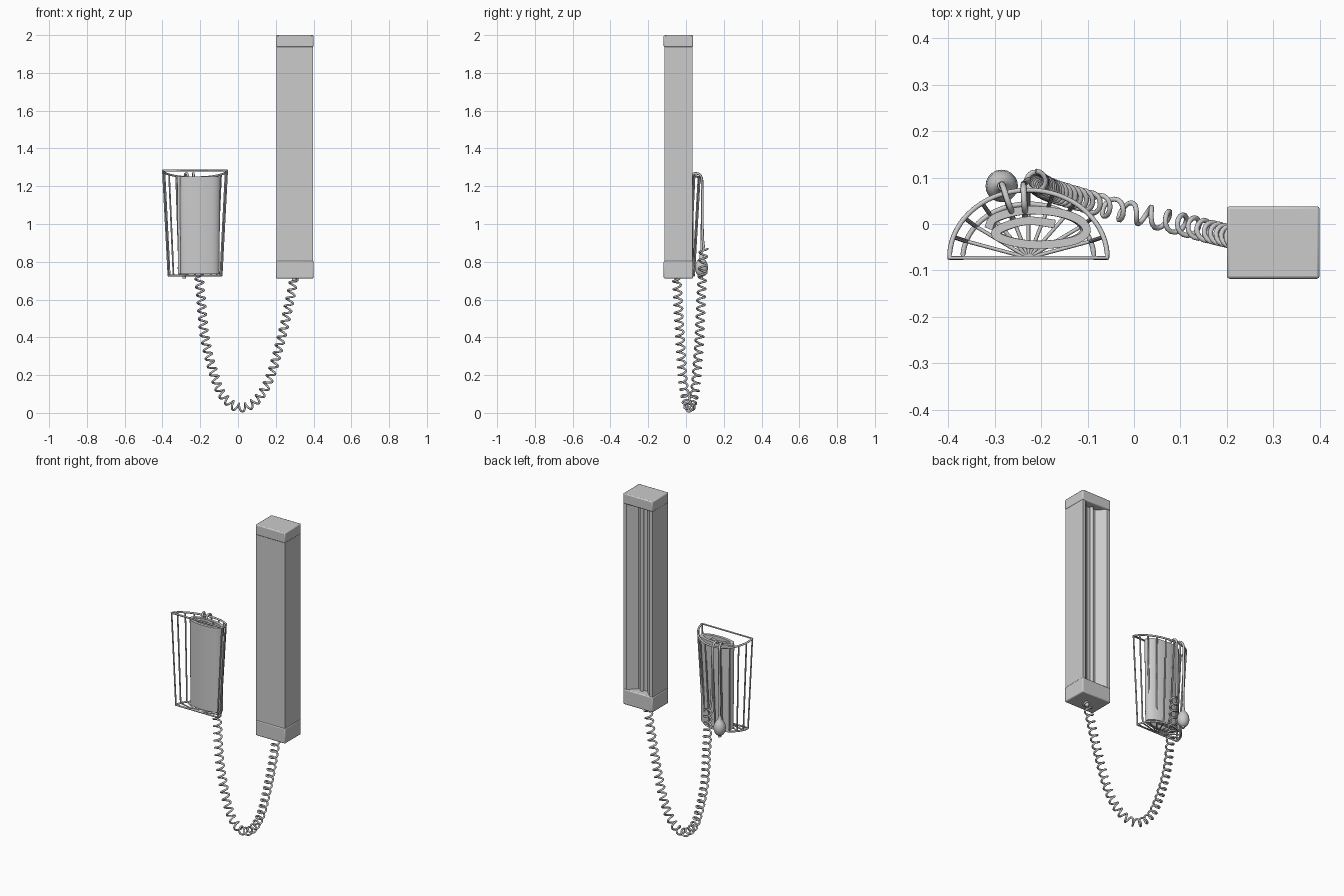
import bpy, bmesh, math
from mathutils import Vector

if "Cube" in bpy.data.objects:
    bpy.data.objects.remove(bpy.data.objects["Cube"])


def finish(name, bm, smooth=True, bevel=0):
    bmesh.ops.recalc_face_normals(bm, faces=bm.faces)
    me = bpy.data.meshes.new(name)
    bm.to_mesh(me)
    bm.free()
    ob = bpy.data.objects.new(name, me)
    bpy.context.collection.objects.link(ob)
    if bevel:
        m = ob.modifiers.new("bevel", 'BEVEL')
        m.width, m.segments = bevel, 2
    if smooth:
        bpy.ops.object.select_all(action='DESELECT')
        ob.select_set(True)
        bpy.context.view_layer.objects.active = ob
        bpy.ops.object.shade_smooth_by_angle(angle=math.radians(40))
    return ob


def prism(name, pts, z0, z1, top_scale=1.0, bevel=0):
    """Extrude an xy outline upward, optionally narrowing about its centre."""
    c = sum((Vector(p) for p in pts), Vector((0, 0))) / len(pts)
    bm = bmesh.new()
    lo = [bm.verts.new((c.x + (x - c.x) * top_scale, y, z0)) for x, y in pts]
    hi = [bm.verts.new((x, y, z1)) for x, y in pts]
    n = len(pts)
    for i in range(n):
        j = (i + 1) % n
        bm.faces.new((lo[i], lo[j], hi[j], hi[i]))
    bm.faces.new(hi)
    bm.faces.new(lo[::-1])
    return finish(name, bm, True, bevel)


def spline(pts, n):
    """Catmull-Rom samples through the points."""
    p = [Vector(q) for q in pts]
    p = [2 * p[0] - p[1]] + p + [2 * p[-1] - p[-2]]
    out = []
    for i in range(1, len(p) - 2):
        a, b, c, d = p[i - 1:i + 3]
        for k in range(n):
            t = k / n
            out.append(0.5 * (2 * b + (c - a) * t + (2 * a - 5 * b + 4 * c - d) * t * t
                              + (3 * b - a - 3 * c + d) * t ** 3))
    return out + [p[-2]]


def wires(name, paths, radius, cyclic=False, sides=2):
    cu = bpy.data.curves.new(name, 'CURVE')
    cu.dimensions = '3D'
    cu.bevel_depth, cu.bevel_resolution, cu.use_fill_caps = radius, sides, True
    for path in paths:
        s = cu.splines.new('POLY')
        s.points.add(len(path) - 1)
        for q, co in zip(s.points, path):
            q.co = (*co, 1)
        s.use_cyclic_u = cyclic
        s.use_smooth = True
    ob = bpy.data.objects.new(name, cu)
    bpy.context.collection.objects.link(ob)
    return ob


# Gauge column: end caps, channelled body, glass tube
cap = [(.2, -.118), (.4, -.118), (.4, .038), (.2, .038)]
prism("column_bottom_cap", cap, .712, .805, bevel=.006)
prism("column_top_cap", cap, 1.937, 2.0, bevel=.006)
body = [(.203, -.115), (.397, -.115), (.397, .034), (.377, .034),
        (.33, -.012), (.27, -.012), (.223, .034), (.203, .034)]
prism("column_body", body, .80, 1.94)
wires("gauge_tube", [[(.3, -.005, .80), (.3, -.005, 1.94)]], .011, sides=3)

# Wire basket: D-shaped rims, uprights and fan-shaped floor
CX, BACK = -.2275, -.073


def rim_point(a, top):
    w, d = (.170, .146) if top else (.141, .116)
    y = BACK + d * math.sin(a)
    z = 1.283 - .036 * math.sin(a) if top else .728
    return Vector((CX + w * math.cos(a), y, z))


for top in (True, False):
    arc = [rim_point(math.pi * i / 40, top) for i in range(41)]
    wires("basket_top_rim" if top else "basket_bottom_rim", [arc], .0055, True)
angles = [math.pi * i / 10 for i in range(11)]
wires("basket_uprights", [[rim_point(a, False), rim_point(a, True)] for a in angles], .0045)
wires("basket_floor", [[(CX, BACK, .728), rim_point(a, False)] for a in angles[1:-1]], .004)

# Rolled cuff
path = spline([(-.17, .0, 0), (-.23, .007, 0), (-.285, -.008, 0), (-.298, -.024, 0),
               (-.26, -.039, 0), (-.20, -.045, 0), (-.13, -.036, 0), (-.102, -.015, 0),
               (-.12, .01, 0), (-.17, .026, 0), (-.24, .029, 0), (-.30, .013, 0),
               (-.314, -.01, 0)], 5)
left, right = [], []
for i, p in enumerate(path):
    t = (path[min(i + 1, len(path) - 1)] - path[max(i - 1, 0)]).normalized()
    n = Vector((-t.y, t.x)) * .009
    left.append((p.x + n.x, p.y + n.y))
    right.append((p.x - n.x, p.y - n.y))
prism("rolled_cuff", left + right[::-1], .735, 1.252, .95, bevel=.003)

# Hoses over the rim
bulb_hose = spline([(-.262, .012, 1.20), (-.265, .03, 1.255), (-.274, .055, 1.268),
                    (-.282, .08, 1.25), (-.285, .086, 1.18), (-.285, .082, .83)], 8)
cord_hose = spline([(-.235, .012, 1.20), (-.235, .03, 1.255), (-.237, .055, 1.268),
                    (-.238, .08, 1.25), (-.238, .086, 1.18), (-.235, .088, .95),
                    (-.228, .095, .87)], 8)
wires("bulb_hose", [bulb_hose], .0065)
wires("cord_hose", [cord_hose], .0065)

# Squeeze bulb with valve and neck
bm = bmesh.new()
prof = [(.0, .712), (.009, .712), (.009, .722), (.02, .728), (.03, .743), (.035, .765),
        (.032, .787), (.022, .807), (.011, .82), (.009, .842), (.0, .842)]
vs = [bm.verts.new((r, 0, z)) for r, z in prof]
es = [bm.edges.new(e) for e in zip(vs, vs[1:])]
bmesh.ops.spin(bm, geom=vs + es, cent=(0, 0, 0), axis=(0, 0, 1), angle=math.tau,
               steps=20, use_merge=True)
bmesh.ops.remove_doubles(bm, verts=bm.verts, dist=1e-5)
bmesh.ops.translate(bm, verts=bm.verts, vec=(-.285, .082, 0))
finish("squeeze_bulb", bm)

# Coiled cord hanging between basket and column
core = spline([(-.212, .093, .87), (-.206, .087, .72), (-.195, .08, .60), (-.172, .07, .38),
               (-.105, .05, .14), (-.04, .032, .05), (.025, .018, .028), (.10, .0, .07),
               (.17, -.018, .19), (.235, -.033, .42), (.275, -.043, .60),
               (.297, -.05, .715)], 60)
dist = [0]
for a, b in zip(core, core[1:]):
    dist.append(dist[-1] + (b - a).length)
TURNS, STEPS = 40, 14
coil, k = [], 0
side = Vector((0, 1, 0))
for i in range(TURNS * STEPS + 1):
    d = dist[-1] * i / (TURNS * STEPS)
    while k < len(core) - 2 and dist[k + 1] < d:
        k += 1
    t = (core[k + 1] - core[k]).normalized()
    p = core[k] + t * (d - dist[k])
    side = (side - t * side.dot(t)).normalized()
    a = math.tau * i / STEPS
    coil.append(p + (side * math.cos(a) + t.cross(side) * math.sin(a)) * .021)
wires("coiled_cord", [coil], .0055)
wires("cord_plug", [[(.297, -.05, .69), (.297, -.05, .72)]], .012, sides=3)
